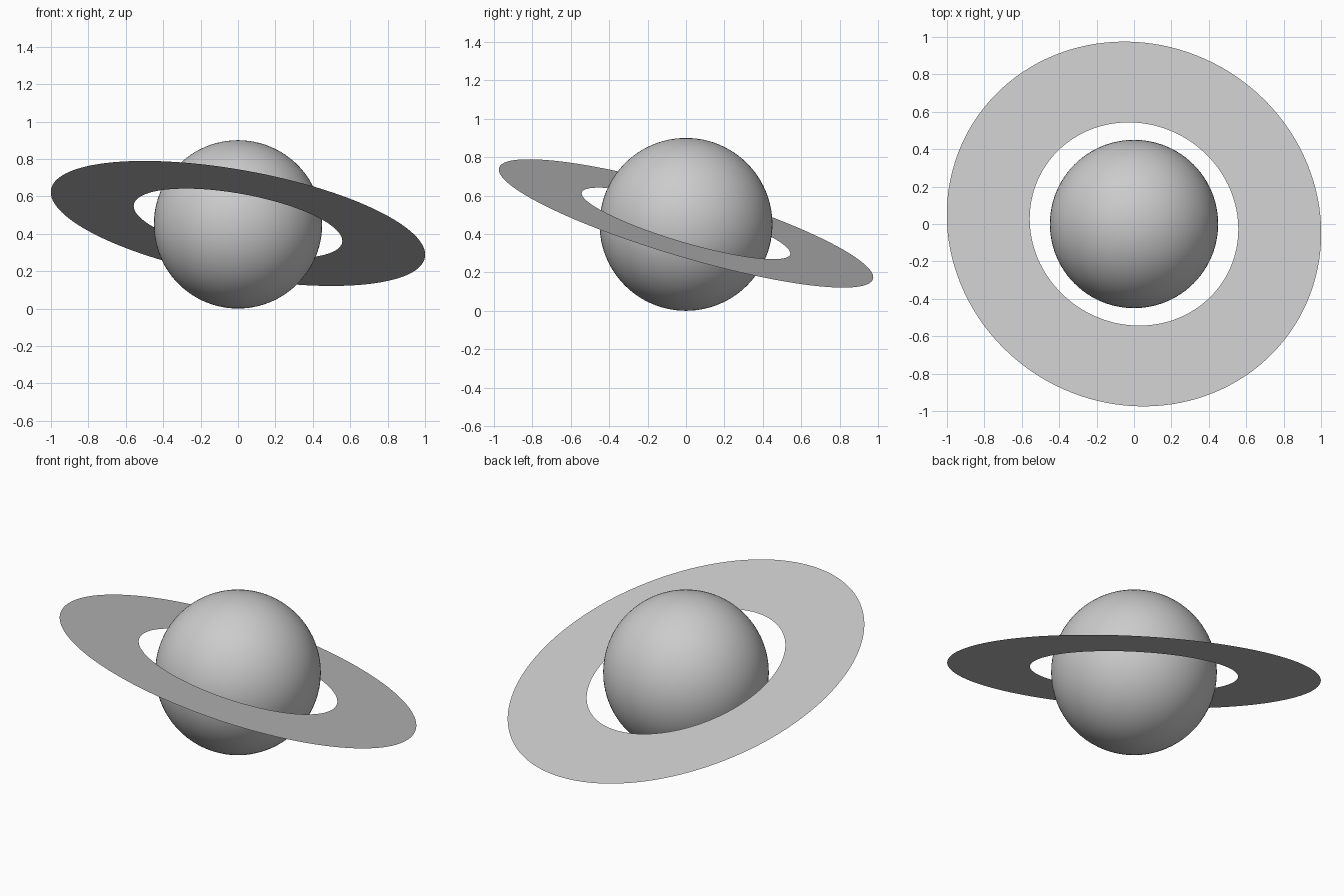
import bpy
import bmesh
import math
from math import cos, sin, tau

cube = bpy.data.objects.get("Cube")
if cube:
    bpy.data.objects.remove(cube)

# One plain grey for the whole model
grey = bpy.data.materials.new("light_grey")
grey.use_nodes = True
colour = (0.6, 0.6, 0.6, 1)
grey.diffuse_color = colour
grey.node_tree.nodes["Principled BSDF"].inputs["Base Color"].default_value = colour

CENTRE = (0, 0, 0.45)

# Round planet body
bpy.ops.mesh.primitive_uv_sphere_add(segments=96, ring_count=48, radius=0.45, location=CENTRE)
planet = bpy.context.object
planet.name = "planet"
planet.data.materials.append(grey)
bpy.ops.object.shade_smooth()


def flat_ring(name, inner, outer, sides):
    """Thin sheet between two circles."""
    bm = bmesh.new()
    loops = [[bm.verts.new((r * cos(tau * i / sides), r * sin(tau * i / sides), 0))
              for i in range(sides)] for r in (inner, outer)]
    for i in range(sides):
        j = (i + 1) % sides
        bm.faces.new((loops[0][i], loops[1][i], loops[1][j], loops[0][j]))
    mesh = bpy.data.meshes.new(name)
    bm.to_mesh(mesh)
    bm.free()
    obj = bpy.data.objects.new(name, mesh)
    bpy.context.collection.objects.link(obj)
    obj.data.materials.append(grey)
    return obj


# Tilted ring around the planet
ring = flat_ring("planet_ring", 0.566, 1.016, 128)
ring.location = (0, 0, 0.455)
ring.rotation_euler = (math.radians(-16.3), math.radians(10.3), 0)
